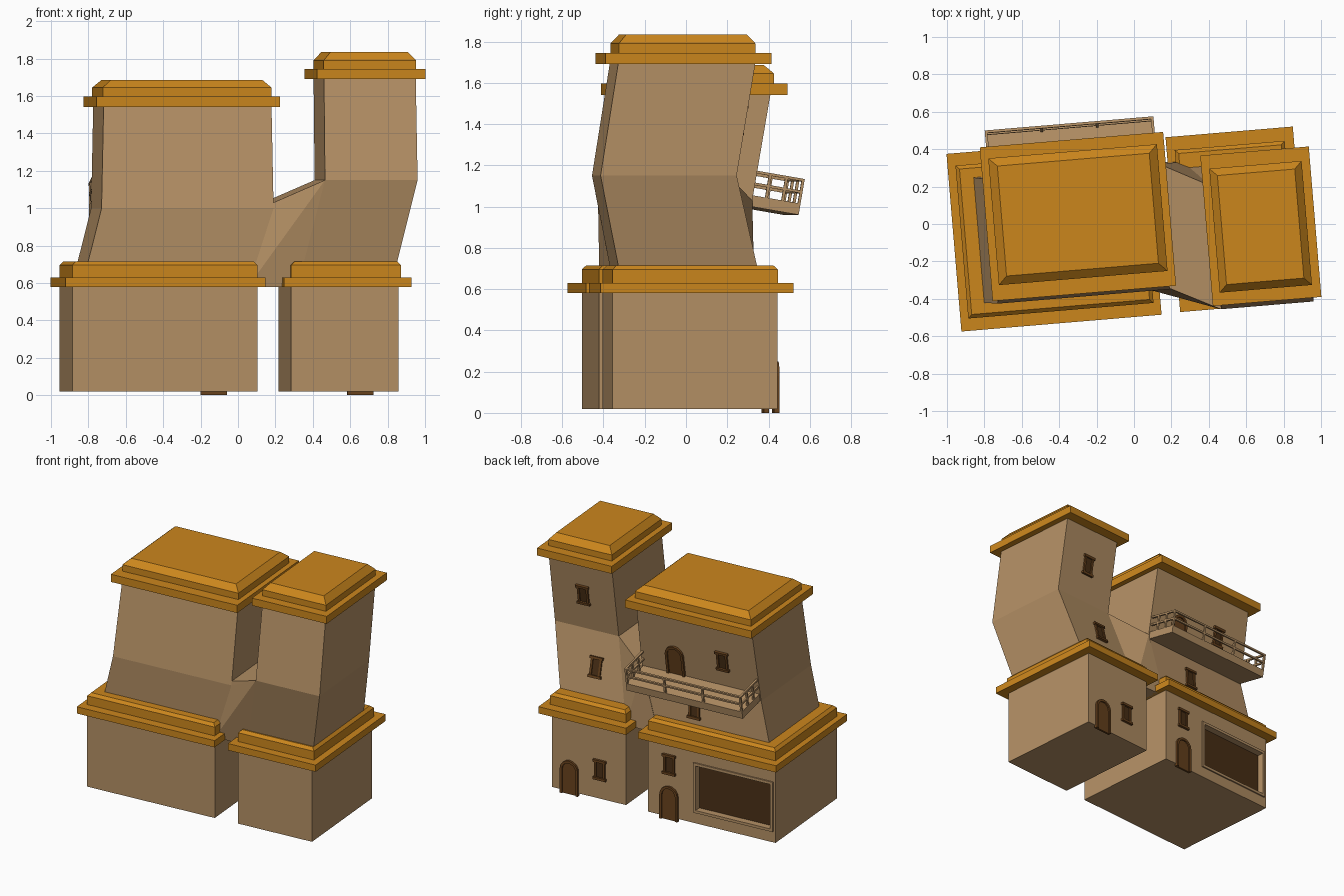
import bpy, bmesh, math
from mathutils import Matrix, Vector

if "Cube" in bpy.data.objects:
    bpy.data.objects.remove(bpy.data.objects["Cube"])

ANG = math.radians(4.8)
ROT = Matrix.Rotation(ANG, 4, 'Z')


def mat(name, r, g, b):
    m = bpy.data.materials.new(name)
    m.diffuse_color = (r, g, b, 1)
    m.use_nodes = True
    m.node_tree.nodes["Principled BSDF"].inputs["Base Color"].default_value = m.diffuse_color
    return m


WALL = mat("sandstone", 0.46, 0.28, 0.13)
TRIM = mat("ochre_trim", 0.60, 0.24, 0.012)
WOOD = mat("dark_wood", 0.14, 0.055, 0.012)
DARK = mat("shade", 0.07, 0.03, 0.008)


def finish(name, bm, material):
    bmesh.ops.recalc_face_normals(bm, faces=bm.faces)
    me = bpy.data.meshes.new(name)
    bm.to_mesh(me)
    bm.free()
    me.materials.append(material)
    ob = bpy.data.objects.new(name, me)
    bpy.context.collection.objects.link(ob)
    return ob


# A section is (z, centre x, centre y, width, depth), turned by ANG
def ring(s):
    z, cx, cy, w, d = s
    return [Vector((cx, cy, z)) + ROT @ Vector((i * w / 2, j * d / 2, 0))
            for i, j in ((-1, -1), (1, -1), (1, 1), (-1, 1))]


def loft(name, sections, material):
    bm = bmesh.new()
    rings = [[bm.verts.new(p) for p in ring(s)] for s in sections]
    for a, b in zip(rings, rings[1:]):
        for i in range(4):
            j = (i + 1) % 4
            bm.faces.new((a[i], a[j], b[j], b[i]))
    bm.faces.new(rings[0])
    bm.faces.new(rings[-1])
    return finish(name, bm, material)


def mix(a, b, z):
    t = (z - a[0]) / (b[0] - a[0])
    return tuple(p + (q - p) * t for p, q in zip(a, b))


# Frame on the back wall between two sections: X along, Y outward, Z up the wall
def wall_frame(a, b, x, z):
    def mid(s):
        r = ring(s)
        return (r[2] + r[3]) / 2
    ax = ROT @ Vector((1, 0, 0))
    up = mid(b) - mid(a)
    n = up.cross(ax).normalized()
    up = ax.cross(n)
    m = Matrix((ax, n, up)).transposed().to_4x4()
    m.translation = mid(mix(a, b, z)) + ax * x
    return m


def prism(bm, m, pts, y0, y1):
    f = [bm.verts.new(m @ Vector((x, y0, z))) for x, z in pts]
    g = [bm.verts.new(m @ Vector((x, y1, z))) for x, z in pts]
    bm.faces.new(f)
    bm.faces.new(g)
    for i in range(len(f)):
        j = (i + 1) % len(f)
        bm.faces.new((f[i], f[j], g[j], g[i]))


def box(bm, m, x0, x1, y0, y1, z0, z1):
    prism(bm, m, [(x0, z0), (x1, z0), (x1, z1), (x0, z1)], y0, y1)


def window(name, m):
    bm = bmesh.new()
    for s in (-1, 1):
        box(bm, m, s * 0.034 - 0.008, s * 0.034 + 0.008, -0.01, 0.012, -0.06, 0.06)
    for z in (-0.065, 0.065):
        box(bm, m, -0.05, 0.05, -0.01, 0.018, z - 0.009, z + 0.009)
    finish(name + "_frame", bm, WOOD)
    bm = bmesh.new()
    box(bm, m, -0.028, 0.028, -0.01, 0.004, -0.058, 0.058)
    finish(name + "_shutter", bm, DARK)


def arch(w, h):
    r = w / 2
    return [(r, 0)] + [(r * math.cos(math.pi * i / 8), h - r + r * math.sin(math.pi * i / 8))
                       for i in range(9)] + [(-r, 0)]


def door(name, m, h=0.25):
    outer, inner = arch(0.14, h), arch(0.105, h - 0.018)
    bm = bmesh.new()
    for i in range(len(outer) - 1):
        prism(bm, m, [outer[i], outer[i + 1], inner[i + 1], inner[i]], -0.01, 0.016)
    finish(name + "_surround", bm, WOOD)
    bm = bmesh.new()
    prism(bm, m, inner, -0.01, 0.006)
    finish(name + "_leaf", bm, WOOD)


def slab(name, z0, z1, cx, cy, w, d):
    loft(name, [(z0, cx, cy, w, d), (z1, cx, cy, w, d)], TRIM)


def cap(name, z0, z1, z2, cx, cy, w, d, inset):
    loft(name, [(z0, cx, cy, w, d), (z1, cx, cy, w, d),
                (z2, cx, cy, w - 2 * inset, d - 2 * inset)], TRIM)


# Ground storeys
LB = [(0.02, -0.425, -0.055, 0.994, 0.82), (0.6, -0.425, -0.055, 0.994, 0.82)]
RB = [(0.02, 0.5375, 0.019, 0.577, 0.803), (0.6, 0.5375, 0.019, 0.577, 0.803)]
left_base = loft("left_ground_storey", LB, WALL)
loft("right_ground_storey", RB, WALL)

# Ledges and curbs above the ground storeys
slab("left_ledge", 0.58, 0.63, -0.4275, -0.055, 1.074, 0.953)
slab("right_ledge", 0.58, 0.63, 0.548, 0.025, 0.683, 0.938)
cap("left_curb", 0.63, 0.695, 0.715, -0.425, -0.055, 0.994, 0.82, 0.02)
cap("right_curb", 0.63, 0.695, 0.715, 0.545, 0.02, 0.59, 0.803, 0.02)

# Bent upper towers
LT = [(0.69, -0.387, -0.048, 0.90, 0.672), (1.0, -0.2975, -0.055, 0.923, 0.667),
      (1.56, -0.2975, 0.042, 0.90, 0.667)]
RT = [(0.69, 0.568, -0.008, 0.50, 0.675), (1.15, 0.685, -0.105, 0.497, 0.662),
      (1.71, 0.677, -0.014, 0.492, 0.667)]
loft("left_tower", LT, WALL)
loft("right_tower", RT, WALL)

# Connector joining the facing sides of the two towers
bm = bmesh.new()
for sec, side in ((mix(LT[0], LT[1], 0.58), (1, 2)), (LT[1], (1, 2)),
                  (mix(LT[1], LT[2], 1.03), (1, 2)),
                  (mix(RT[0], RT[1], 0.58), (0, 3)), (RT[1], (0, 3))):
    for i in side:
        bm.verts.new(ring(sec)[i])
bmesh.ops.convex_hull(bm, input=bm.verts)
finish("connector", bm, WALL)

# Roofs
slab("left_roof_ledge", 1.54, 1.597, -0.30, 0.04, 0.984, 0.825)
cap("left_roof_cap", 1.597, 1.645, 1.685, -0.30, 0.05, 0.905, 0.68, 0.045)
slab("right_roof_ledge", 1.69, 1.745, 0.678, -0.012, 0.582, 0.807)
cap("right_roof_cap", 1.745, 1.79, 1.835, 0.677, -0.015, 0.495, 0.665, 0.04)

# Doors
door("left_ground_door", wall_frame(*LB, 0.33, 0.0))
door("right_ground_door", wall_frame(*RB, 0.15, 0.0))
door("balcony_door", wall_frame(LT[1], LT[2], 0.19, 1.05), 0.23)

# Windows
for name, pair, x, z in (("left_ground_window", LB, 0.33, 0.41),
                         ("right_ground_window", RB, -0.087, 0.235),
                         ("left_middle_window", LT[:2], 0.10, 0.83),
                         ("left_upper_window", LT[1:], -0.19, 1.25),
                         ("right_middle_window", RT[:2], -0.05, 0.91),
                         ("right_upper_window", RT[1:], 0.0, 1.42)):
    window(name, wall_frame(pair[0], pair[1], x, z))

# Wide shop opening: recess, dark panel and raised frame
m = wall_frame(*LB, -0.17, 0.285)
bm = bmesh.new()
box(bm, m, -0.295, 0.295, -0.05, 0.05, -0.17, 0.17)
cutter = finish("opening_cutter", bm, DARK)
cutter.hide_render = True
cutter.hide_viewport = True
mod = left_base.modifiers.new("opening", 'BOOLEAN')
mod.object = cutter
mod.solver = 'EXACT'
bm = bmesh.new()
box(bm, m, -0.295, 0.295, -0.06, -0.045, -0.17, 0.17)
finish("opening_panel", bm, DARK)
bm = bmesh.new()
for s in (-1, 1):
    box(bm, m, s * 0.3 - 0.01, s * 0.3 + 0.01, -0.04, 0.01, -0.185, 0.185)
    box(bm, m, -0.29, 0.29, -0.04, 0.01, s * 0.175 - 0.01, s * 0.175 + 0.01)
finish("opening_frame", bm, WALL)

# Balcony: floor, posts and two rails on three sides
m = wall_frame(LT[1], LT[2], 0, 1.0)
W, D = 0.4525, 0.235
bm = bmesh.new()
box(bm, m, -W, W, -0.02, D, 0.0, 0.055)
finish("balcony_floor", bm, WALL)
bm = bmesh.new()
T = 0.014
for i in range(4):
    x = -W + i * (2 * W - T) / 3
    box(bm, m, x, x + T, D - T, D, 0.055, 0.175)
for x in (-W, W - T):
    for y in (0.06, 0.14):
        box(bm, m, x, x + T, y, y + T, 0.055, 0.175)
for z in (0.105, 0.163):
    box(bm, m, -W, W, D - T, D, z, z + 0.013)
    for x in (-W, W - T):
        box(bm, m, x, x + T, 0, D - T, z, z + 0.013)
finish("balcony_railing", bm, WALL)
